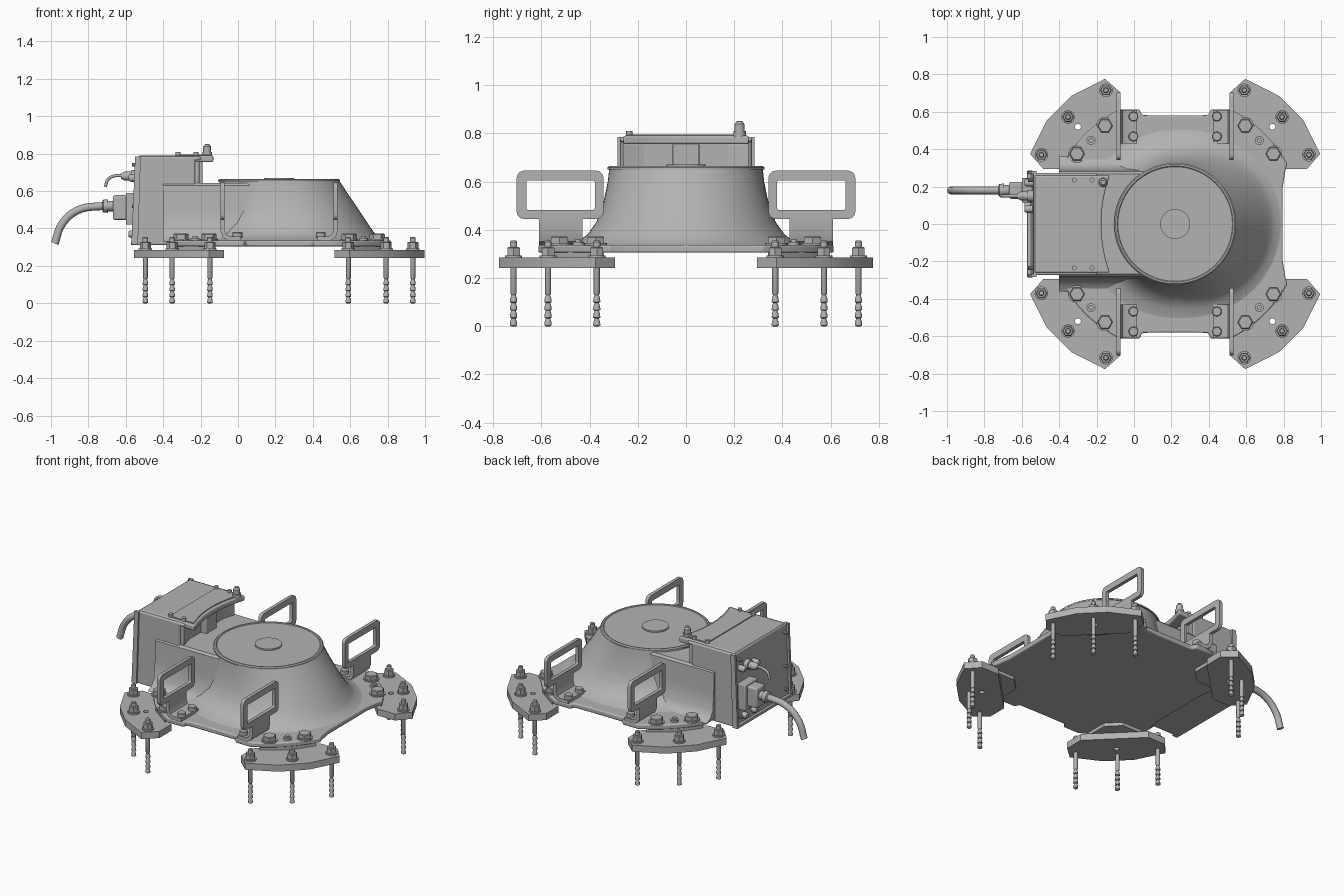
import bpy, bmesh, math
from mathutils import Vector

cube = bpy.data.objects.get("Cube")
if cube:
    bpy.data.objects.remove(cube, do_unlink=True)

grey = bpy.data.materials.new("machine_grey")
grey.use_nodes = True
COLOUR = (0.45, 0.45, 0.45, 1)
grey.diffuse_color = COLOUR
grey.node_tree.nodes["Principled BSDF"].inputs["Base Color"].default_value = COLOUR

CX = 0.22                       # centre of the round body
CORNERS = [(sx, sy) for sx in (1, -1) for sy in (1, -1)]
parts = []


def add(name, mesh, loc=(0, 0, 0)):
    ob = bpy.data.objects.new(name, mesh)
    bpy.context.collection.objects.link(ob)
    ob.location = loc
    if not mesh.materials:
        mesh.materials.append(grey)
    parts.append(ob)
    return ob


def loft(name, rings, loc=(0, 0, 0), caps=True, bevel=0):
    """Skin a list of closed rings that all have the same point count."""
    bm = bmesh.new()
    loops = [[bm.verts.new(p) for p in ring] for ring in rings]
    n = len(loops[0])
    pairs = list(zip(loops, loops[1:]))
    if not caps:
        pairs.append((loops[-1], loops[0]))
    for a, b in pairs:
        for i in range(n):
            j = (i + 1) % n
            bm.faces.new((a[i], a[j], b[j], b[i]))
    if caps:
        bm.faces.new(loops[0])
        bm.faces.new(loops[-1])
    bmesh.ops.recalc_face_normals(bm, faces=bm.faces)
    mesh = bpy.data.meshes.new(name)
    bm.to_mesh(mesh)
    bm.free()
    ob = add(name, mesh, loc)
    if bevel:
        mod = ob.modifiers.new("soft_edges", "BEVEL")
        mod.width, mod.segments, mod.limit_method = bevel, 3, "ANGLE"
        mod.angle_limit = math.radians(40)
    return ob


def place(axis, u, v, w):
    return {"x": (w, u, v), "y": (u, w, v), "z": (u, v, w)}[axis]


def prism(name, pts, a, b, axis="z", bevel=0):
    return loft(name, [[place(axis, u, v, w) for u, v in pts] for w in (a, b)], bevel=bevel)


def box(name, x, y, z, bevel=0):
    return prism(name, [(x[0], y[0]), (x[1], y[0]), (x[1], y[1]), (x[0], y[1])], *z, bevel=bevel)


def lathe(name, profile, loc=(0, 0, 0), n=20, axis="z"):
    circle = [(math.cos(math.tau * i / n), math.sin(math.tau * i / n)) for i in range(n)]
    return loft(name, [[place(axis, r * c, r * s, w) for c, s in circle] for w, r in profile], loc)


def rounded(u0, u1, v0, v1, r, n=5):
    pts = []
    for k, (u, v) in enumerate([(u1 - r, v1 - r), (u0 + r, v1 - r), (u0 + r, v0 + r), (u1 - r, v0 + r)]):
        for i in range(n + 1):
            a = math.pi / 2 * (k + i / n)
            pts.append((u + r * math.cos(a), v + r * math.sin(a)))
    return pts


def cable(name, pts, radius):
    cu = bpy.data.curves.new(name, "CURVE")
    cu.dimensions, cu.bevel_depth, cu.bevel_resolution, cu.use_fill_caps = "3D", radius, 4, True
    sp = cu.splines.new("BEZIER")
    sp.bezier_points.add(len(pts) - 1)
    for bp, p in zip(sp.bezier_points, pts):
        bp.co = p
        bp.handle_left_type = bp.handle_right_type = "AUTO"
    temp = bpy.data.objects.new(name, cu)
    bpy.context.collection.objects.link(temp)
    mesh = bpy.data.meshes.new_from_object(temp.evaluated_get(bpy.context.evaluated_depsgraph_get()))
    bpy.data.objects.remove(temp, do_unlink=True)
    add(name, mesh)


# Flange: straight sides, side tabs and rounded corners, one quarter mirrored round
quarter = [(0.575, 0.08), (0.575, 0.2), (0.59, 0.29)]
quarter += [(0.68 * math.cos(math.radians(a)), 0.68 * math.sin(math.radians(a))) for a in range(28, 63, 4)]
quarter += [(0.30, 0.612), (0.19, 0.612), (0.175, 0.582), (0.08, 0.58)]
half = quarter + [(-x, y) for x, y in reversed(quarter)]
outline = half + [(x, -y) for x, y in reversed(half)]
prism("base_flange", [(CX + x, y) for x, y in outline], 0.305, 0.337, bevel=0.008)

# Flared body: steep at the sides, long slope towards +x
steep = [(0.655, 0.318), (0.6, 0.324), (0.5, 0.342), (0.43, 0.368), (0.38, 0.405), (0.35, 0.45), (0.335, 0.51)]
slope = [0.322, 0.358, 0.425, 0.472, 0.506, 0.535, 0.57]
N = 72
rings = []
for (z, r0), r1 in zip(steep, slope):
    ring = []
    for i in range(N):
        a = math.tau * i / N
        r = r0 + (r1 - r0) * max(0, math.cos(a)) ** 1.3
        ring.append((r * math.cos(a), r * math.sin(a), z))
    rings.append(ring)
loft("flared_body", rings, (CX, 0, 0))
lathe("top_rim", [(0.65, 0.326), (0.658, 0.326), (0.664, 0.319), (0.664, 0.31), (0.66, 0.306)], (CX, 0, 0), 72)
lathe("top_disc", [(0.655, 0.08), (0.67, 0.08)], (CX, 0, 0), 40)

# Neck joining the body to the connection box, widening at its foot
neck = []
for z, w in ((0.33, 0.36), (0.35, 0.32), (0.39, 0.295), (0.5, 0.286), (0.63, 0.28), (0.643, 0.268)):
    neck.append([(-0.4, -w, z), (0.15, -w, z), (0.15, w, z), (-0.4, w, z)])
loft("neck", neck)

# Connection box with slanted rear face
prism("connection_box", [(-0.555, 0.312), (-0.23, 0.312), (-0.23, 0.765), (-0.2, 0.765), (-0.2, 0.784), (-0.538, 0.784)],
      -0.273, 0.273, "y", bevel=0.008)


def scooped(offset, w, x0):
    edge = [(offset + 0.045 * (k / 6) ** 2, w * k / 6) for k in range(-6, 7)]
    return [(x0, -w + 0.01), (x0, -w)] + edge + [(x0, w), (x0, w - 0.01)]


prism("box_lid", scooped(-0.175, 0.26, -0.53), 0.755, 0.79, bevel=0.008)
prism("lid_panel", [(x - 0.02 if x > -0.3 else -0.325 - 0.05 * (1 - abs(y) / 0.25), y * 0.93)
                    for x, y in scooped(-0.175, 0.26, -0.4)], 0.788, 0.796)
prism("lid_support", scooped(-0.25, 0.262, -0.5), 0.63, 0.76, bevel=0.006)
box("support_rib", (-0.3, -0.19), (-0.055, 0.055), (0.63, 0.76), 0.006)
box("rear_bottom_lip", (-0.572, -0.54), (-0.285, 0.285), (0.312, 0.33), 0.003)
for s in (1, -1):
    prism("rear_edge_strip", [(-0.57, 0.312), (-0.535, 0.312), (-0.52, 0.784), (-0.55, 0.784)],
          s * 0.268, s * 0.284, "y")
    for x in (-0.32, -0.225):
        lathe("lid_screw", [(0.79, 0.013), (0.81, 0.013)], (x, s * 0.235, 0), 12)
    for z in (0.37, 0.52, 0.74):
        lathe("rear_screw", [(-0.568, 0.01), (-0.54, 0.01)], (0, s * 0.235, z), 10, "x")
lathe("lid_plug", [(0.785, 0.026), (0.81, 0.026), (0.81, 0.021), (0.838, 0.021), (0.848, 0.012), (0.852, 0.012)],
      (-0.165, 0.222, 0), 20)

# Power connector and thick cable
PY = 0.18
box("connector_base", (-0.6, -0.54), (PY - 0.065, PY + 0.065), (0.42, 0.59), 0.006)
box("connector_hood", (-0.668, -0.59), (PY - 0.045, PY + 0.045), (0.445, 0.578), 0.012)
lathe("cable_gland", [(-0.725, 0.026), (-0.72, 0.034), (-0.695, 0.036), (-0.695, 0.028), (-0.66, 0.028)],
      (0, PY, 0.52), 12, "x")
cable("power_cable", [(-0.98, PY, 0.32), (-0.94, PY, 0.425), (-0.855, PY, 0.498), (-0.71, PY, 0.522)], 0.021)

# Signal connector and thin cable, plus small ports
SY = 0.15
lathe("signal_plug", [(-0.625, 0.014), (-0.605, 0.024), (-0.57, 0.024), (-0.57, 0.032), (-0.54, 0.032)],
      (0, SY, 0.68), 16, "x")
cable("signal_cable", [(-0.71, SY, 0.622), (-0.695, SY, 0.662), (-0.665, SY, 0.68), (-0.61, SY, 0.682)], 0.008)
for y, z in ((0.22, 0.68), (0.08, 0.67), (0.2, 0.37), (0.1, 0.37)):
    lathe("rear_port", [(-0.585, 0.014), (-0.575, 0.02), (-0.54, 0.02)], (0, y, z), 12, "x")

# Rounded handle frame
frame_out = rounded(0.342, 0.702, 0.445, 0.645, 0.03)
frame_in = rounded(0.378, 0.662, 0.482, 0.605, 0.008)
# Bent bracket profile: distance inwards from the handle plane, height
bracket = [(0, 0.45), (0, 0.385), (0.012, 0.352), (0.04, 0.335), (0.11, 0.335), (0.11, 0.357),
           (0.05, 0.357), (0.031, 0.367), (0.022, 0.39), (0.022, 0.45)]
foot = [(0.375, 0.776), (0.295, 0.705), (0.295, 0.58), (0.58, 0.295), (0.705, 0.295), (0.776, 0.375),
        (0.685, 0.555), (0.555, 0.685)]
spacer = [(0.34, 0.58), (0.34, 0.42), (0.42, 0.34), (0.58, 0.34), (0.48, 0.48)]

# Anchor rod with ridged lower end
rod = [(0, 0.009)]
for k in range(4):
    rod += [(0.004 + 0.032 * k, 0.015), (0.018 + 0.032 * k, 0.014), (0.033 + 0.032 * k, 0.009)]
rod += [(0.136, 0.013), (0.33, 0.013), (0.33, 0.015), (0.35, 0.015), (0.355, 0.011)]

for sx, sy in CORNERS:
    def at(x, y):
        return (CX + sx * x, sy * y, 0)

    plate = prism("foot_plate", [at(*p)[:2] for p in foot], 0.242, 0.285)
    hole = lathe("hole_cutter", [(0.2, 0.016), (0.32, 0.016)], at(0.52, 0.52), 16)
    hole.hide_render = True
    hole.hide_viewport = True
    hole.display_type = "WIRE"
    parts.remove(hole)
    cut = plate.modifiers.new("hole", "BOOLEAN")
    cut.object, cut.solver = hole, "EXACT"
    prism("foot_spacer", [at(*p)[:2] for p in spacer], 0.283, 0.307)

    for p in ((0.37, 0.715), (0.572, 0.572), (0.715, 0.37)):
        lathe("anchor_rod", rod, at(*p), 12)
        lathe("anchor_washer", [(0.284, 0.036), (0.294, 0.036)], at(*p), 20)
        lathe("anchor_nut", [(0.294, 0.03), (0.324, 0.03), (0.328, 0.026)], at(*p), 6)
    for p in ((0.375, 0.525), (0.525, 0.375)):
        lathe("flange_washer", [(0.335, 0.047), (0.345, 0.047)], at(*p), 24)
        lathe("flange_bolt", [(0.345, 0.041), (0.368, 0.041), (0.372, 0.036)], at(*p), 6)
    lathe("level_pin", [(0.335, 0.024), (0.35, 0.024), (0.35, 0.013), (0.36, 0.013)], at(0.45, 0.447), 14)

    # Handle, its leg and its bolted bracket
    xa, xb = CX + sx * 0.313, CX + sx * 0.291
    loft("handle_frame", [[(x, sy * y, z) for y, z in ring] for x, ring in
                          ((xa, frame_out), (xb, frame_out), (xb, frame_in), (xa, frame_in))], caps=False)
    prism("handle_bracket", [(xa - sx * d, z) for d, z in bracket], sy * 0.43, sy * 0.61, "y")
    for y in (0.468, 0.575):
        lathe("bracket_bolt", [(0.35, 0.026), (0.377, 0.026), (0.381, 0.022)], at(0.223, y), 16)

# Smooth shading with sharp edges kept
bpy.ops.object.select_all(action="DESELECT")
for ob in parts:
    ob.select_set(True)
bpy.context.view_layer.objects.active = parts[0]
bpy.ops.object.shade_smooth_by_angle(angle=math.radians(35))
